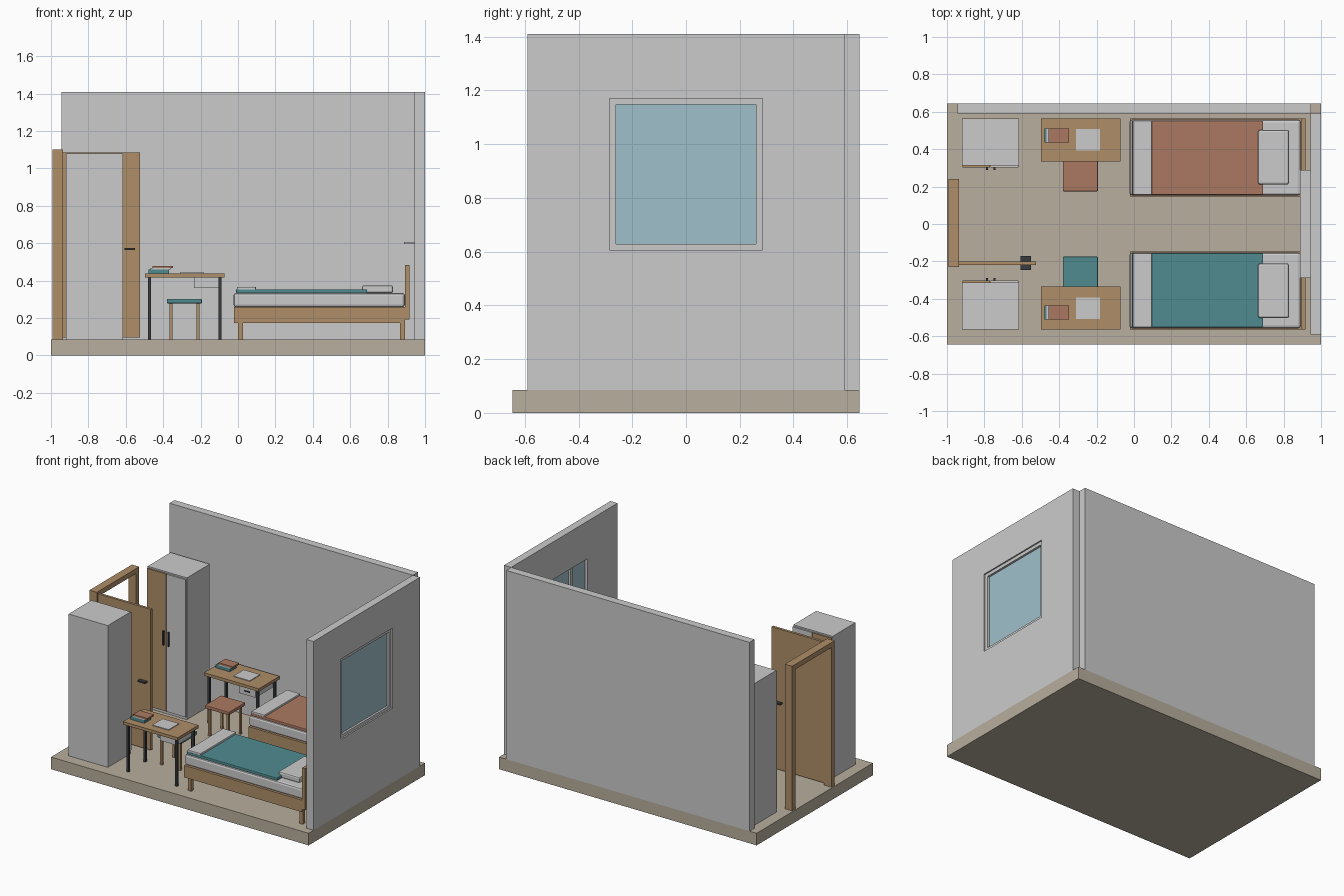
import bpy


def material(name, rgb):
    m = bpy.data.materials.new(name)
    m.diffuse_color = (*rgb, 1)
    return m


wood = material("wood", (0.43, 0.27, 0.14))
rust = material("rust_cloth", (0.41, 0.19, 0.12))
teal = material("teal_cloth", (0.08, 0.26, 0.28))
stone = material("floor_tan", (0.48, 0.43, 0.34))
dark = material("dark_metal", (0.04, 0.045, 0.05))
blue = material("window_blue", (0.35, 0.53, 0.60))

FACES = [(0, 2, 3, 1), (4, 5, 7, 6), (0, 1, 5, 4), (2, 6, 7, 3), (0, 4, 6, 2), (1, 3, 7, 5)]


def box(name, x, y, z, mat=None, bevel=0, side=1):
    """Box from (min, max) ranges; side=-1 mirrors it to the front half."""
    y = sorted(side * v for v in y)
    # vertex index bits: z = 1, y = 2, x = 4
    verts = [(a, b, c) for a in x for b in y for c in z]
    me = bpy.data.meshes.new(name)
    me.from_pydata(verts, [], [f[::-1] for f in FACES])
    import_fix(me)
    ob = bpy.data.objects.new(name, me)
    bpy.context.collection.objects.link(ob)
    if mat:
        me.materials.append(mat)
    if bevel:
        b = ob.modifiers.new("soft_edge", 'BEVEL')
        b.width, b.segments = bevel, 2
    return ob


def import_fix(me):
    """Make the normals point outwards."""
    import bmesh
    bm = bmesh.new()
    bm.from_mesh(me)
    bmesh.ops.recalc_face_normals(bm, faces=bm.faces)
    bm.to_mesh(me)
    bm.free()


def legs(name, xs, ys, w, z, mat, side):
    for i, x in enumerate(xs):
        for j, y in enumerate(ys):
            box(f"{name}_{i}{j}", (x, x + w), (y, y + w), z, mat, side=side)


F = 0.085  # floor level

# Floor and back wall
box("floor", (-1, 1), (-0.645, 0.645), (0, F), stone)
box("back_wall", (-0.945, 0.945), (0.59, 0.645), (F, 1.41))

# Window wall, built around the opening
W = (0.945, 1)
box("window_wall_lower", W, (-0.59, 0.59), (F, 0.607))
box("window_wall_upper", W, (-0.59, 0.59), (1.17, 1.41))
for s in (1, -1):
    box("window_wall_side", W, (0.284, 0.59), (0.607, 1.17), side=s)
    box("window_jamb", (0.945, 0.99), (0.26, 0.284), (0.607, 1.17), side=s)
box("window_head", (0.945, 0.99), (-0.26, 0.26), (1.147, 1.17))
box("window_base", (0.945, 0.99), (-0.26, 0.26), (0.607, 0.628))
box("window_glass", (0.967, 0.975), (-0.26, 0.26), (0.628, 1.147), blue)
box("window_mullion", (0.95, 0.967), (-0.097, -0.077), (0.628, 1.147))
box("window_sill", (0.887, 0.945), (-0.29, 0.29), (0.597, 0.607))

# Door frame and open door
D = (-0.992, -0.935)
box("door_post_back", D, (0.205, 0.24), (F, 1.065), wood)
box("door_post_front", D, (-0.23, -0.195), (F, 1.065), wood)
box("door_lintel", D, (-0.23, 0.24), (1.065, 1.1), wood)
box("door_leaf", (-0.935, -0.525), (-0.218, -0.2), (0.097, 1.085), wood)
for y in ((-0.2, -0.172), (-0.246, -0.218)):
    box("door_handle", (-0.608, -0.552), y, (0.565, 0.575), dark)

for s, cloth in ((1, rust), (-1, teal)):
    # Wardrobe with one wood and one plain door
    box("wardrobe_body", (-0.92, -0.615), (0.312, 0.565), (F, 1.08), side=s)
    box("wardrobe_wood_door", (-0.918, -0.77), (0.301, 0.312), (0.105, 1.07), wood, side=s)
    box("wardrobe_plain_door", (-0.766, -0.617), (0.301, 0.312), (0.105, 1.07), side=s)
    for x in (-0.79, -0.75):
        box("wardrobe_handle", (x, x + 0.009), (0.288, 0.301), (0.57, 0.67), dark, side=s)

    # Desk with drawer, books and paper
    box("desk_top", (-0.497, -0.073), (0.334, 0.565), (0.417, 0.438), wood, side=s)
    legs("desk_leg", (-0.48, -0.104), (0.349, 0.534), 0.016, (F, 0.417), dark, s)
    box("desk_drawer", (-0.235, -0.105), (0.345, 0.53), (0.362, 0.417), side=s)
    box("drawer_handle", (-0.19, -0.15), (0.338, 0.345), (0.387, 0.393), dark, side=s)
    box("lower_book", (-0.479, -0.37), (0.437, 0.51), (0.438, 0.46), teal, side=s)
    box("middle_book", (-0.467, -0.36), (0.437, 0.51), (0.46, 0.467), side=s)
    box("upper_book", (-0.457, -0.348), (0.437, 0.51), (0.467, 0.479), rust, side=s)
    box("paper", (-0.31, -0.183), (0.392, 0.507), (0.438, 0.443), side=s)

    # Stool
    box("stool_seat", (-0.38, -0.193), (0.175, 0.355), (0.279, 0.302), cloth, 0.004, s)
    legs("stool_leg", (-0.365, -0.222), (0.19, 0.326), 0.015, (F, 0.279), wood, s)

    # Bed
    box("bed_frame", (-0.022, 0.893), (0.147, 0.565), (0.174, 0.258), wood, side=s)
    legs("bed_leg", (0, 0.866), (0.155, 0.53), 0.027, (F, 0.174), wood, s)
    box("headboard", (0.893, 0.916), (0.147, 0.565), (0.193, 0.485), wood, side=s)
    box("mattress", (-0.024, 0.892), (0.153, 0.558), (0.258, 0.334), None, 0.014, s)
    box("blanket", (-0.01, 0.69), (0.156, 0.553), (0.334, 0.354), cloth, 0.004, s)
    box("folded_sheet", (-0.006, 0.096), (0.156, 0.553), (0.35, 0.367), None, 0.004, s)
    box("pillow", (0.663, 0.829), (0.212, 0.502), (0.334, 0.375), None, 0.01, s)
